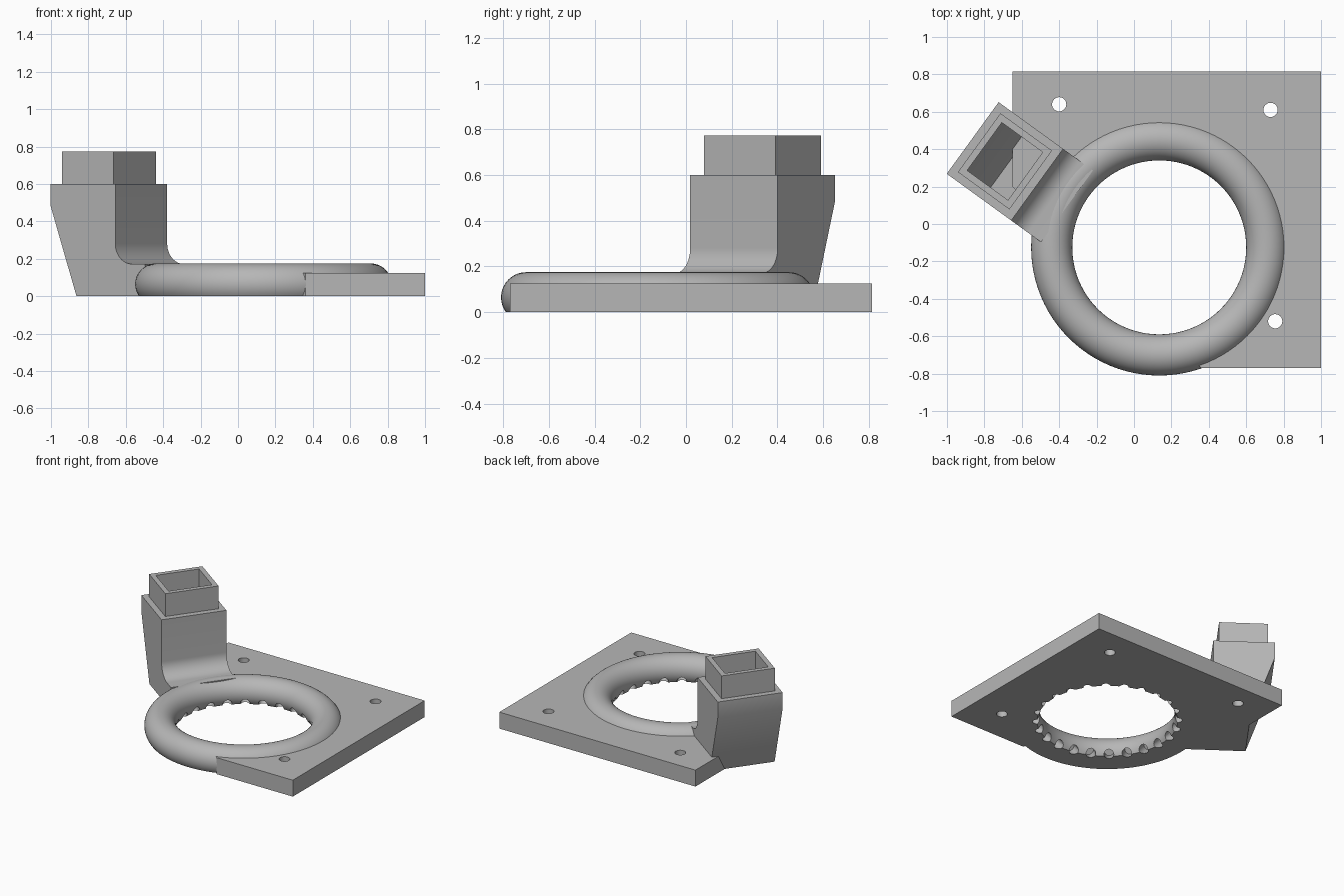
import bpy, bmesh, math
from mathutils import Matrix, Vector

if "Cube" in bpy.data.objects:
    bpy.data.objects.remove(bpy.data.objects["Cube"])

grey = bpy.data.materials.new("plain_grey")
grey.use_nodes = True
grey.diffuse_color = (0.47, 0.47, 0.47, 1)
grey.node_tree.nodes["Principled BSDF"].inputs["Base Color"].default_value = (0.47, 0.47, 0.47, 1)

RING = Vector((0.135, -0.125, 0))      # centre of the air ring
DUCT = Matrix.Translation((-0.69, 0.335, 0)) @ Matrix.Rotation(-0.627, 4, 'Z')


def finish(name, bm):
    bmesh.ops.recalc_face_normals(bm, faces=bm.faces)
    mesh = bpy.data.meshes.new(name)
    bm.to_mesh(mesh)
    bm.free()
    mesh.materials.append(grey)
    ob = bpy.data.objects.new(name, mesh)
    bpy.context.collection.objects.link(ob)
    return ob


def prism(name, points, offset, matrix=Matrix()):
    """Closed outline swept along an offset vector."""
    bm = bmesh.new()
    face = bm.faces.new([bm.verts.new(p) for p in points])
    new = bmesh.ops.extrude_face_region(bm, geom=[face])["geom"]
    bmesh.ops.translate(bm, vec=offset, verts=[v for v in new if isinstance(v, bmesh.types.BMVert)])
    bm.transform(matrix)
    return finish(name, bm)


def side_prism(name, outline, half_width):
    """Side outline (x, z) given thickness, placed in the duct's frame."""
    return prism(name, [(x, -half_width, z) for x, z in outline], (0, 2 * half_width, 0), DUCT)


def add_cylinder(bm, radius, depth, matrix, sides=32):
    bmesh.ops.create_cone(bm, cap_ends=True, segments=sides, radius1=radius,
                          radius2=radius, depth=depth, matrix=matrix)


def cut(ob, cutter):
    mod = ob.modifiers.new("cut", 'BOOLEAN')
    mod.operation = 'DIFFERENCE'
    mod.solver = 'EXACT'
    mod.object = cutter
    bpy.context.view_layer.objects.active = ob
    bpy.ops.object.modifier_apply(modifier=mod.name)


def smooth(ob):
    bpy.ops.object.select_all(action='DESELECT')
    ob.select_set(True)
    bpy.context.view_layer.objects.active = ob
    bpy.ops.object.shade_smooth_by_angle(angle=math.radians(30))


# Mounting plate with its screw holes and ring opening
plate = prism("mounting_plate",
              [(-0.65, 0.815, 0), (1, 0.815, 0), (1, -0.77, 0), (0.36, -0.77, 0), (-0.65, 0.2, 0)],
              (0, 0, 0.125))
bm = bmesh.new()
add_cylinder(bm, 0.575, 1, Matrix.Translation(RING), 96)
for x, y in [(-0.4, 0.64), (0.73, 0.61), (0.755, -0.52)]:
    add_cylinder(bm, 0.038, 1, Matrix.Translation((x, y, 0)))
plate_cutter = finish("plate_cutter", bm)
cut(plate, plate_cutter)

# Air ring: round tube with a flat underside
TUBE, MID, LIFT = 0.11, 0.575, 0.065
start = -math.asin(LIFT / TUBE)
sweep = math.pi - 2 * start
bm = bmesh.new()
steps, sides = 96, 28
loops = []
for i in range(steps):
    turn = Matrix.Translation(RING) @ Matrix.Rotation(math.tau * i / steps, 4, 'Z')
    loop = []
    for j in range(sides + 1):
        a = start + sweep * j / sides
        loop.append(bm.verts.new(turn @ Vector((MID + TUBE * math.cos(a), 0, LIFT + TUBE * math.sin(a)))))
    loops.append(loop)
for i in range(steps):
    a, b = loops[i], loops[(i + 1) % steps]
    for j in range(sides + 1):
        k = (j + 1) % (sides + 1)
        bm.faces.new((a[j], b[j], b[k], a[k]))
ring = finish("air_ring", bm)

# Slanted outlet notches round the inner lower rim
bm = bmesh.new()
NOTCHES = 24
for i in range(NOTCHES):
    m = (Matrix.Translation(RING) @ Matrix.Rotation(math.tau * (i + 0.25) / NOTCHES, 4, 'Z')
         @ Matrix.Translation((0.49, 0, 0.02)) @ Matrix.Rotation(math.radians(45), 4, 'Y'))
    add_cylinder(bm, 0.034, 0.16, m, 16)
notch_cutter = finish("notch_cutter", bm)
cut(ring, notch_cutter)

# Duct body: sloped back, fillet running onto the ring
FILLET = 0.11
fillet = [(0.323 - FILLET * math.sin(a), 0.282 - FILLET * math.cos(a))
          for a in [math.pi / 2 * i / 12 for i in range(13)]]
duct = side_prism("duct_body",
                  [(-0.043, 0), (0.41, 0), (0.41, 0.172)] + fillet
                  + [(0.213, 0.6), (-0.213, 0.6), (-0.213, 0.48)], 0.2365)

# Collar on top of the duct
collar = side_prism("duct_collar", [(-0.17, 0.58), (0.17, 0.58), (0.17, 0.773), (-0.17, 0.773)], 0.194)

# Hollow passage through collar and duct
passage = side_prism("passage_cutter",
                     [(0.02, 0.06), (0.135, 0.06), (0.135, 0.9), (-0.135, 0.9), (-0.135, 0.46)], 0.158)
cut(duct, passage)
cut(collar, passage)

for helper in (plate_cutter, notch_cutter, passage):
    bpy.data.objects.remove(helper)
for part in (plate, ring, duct, collar):
    smooth(part)
